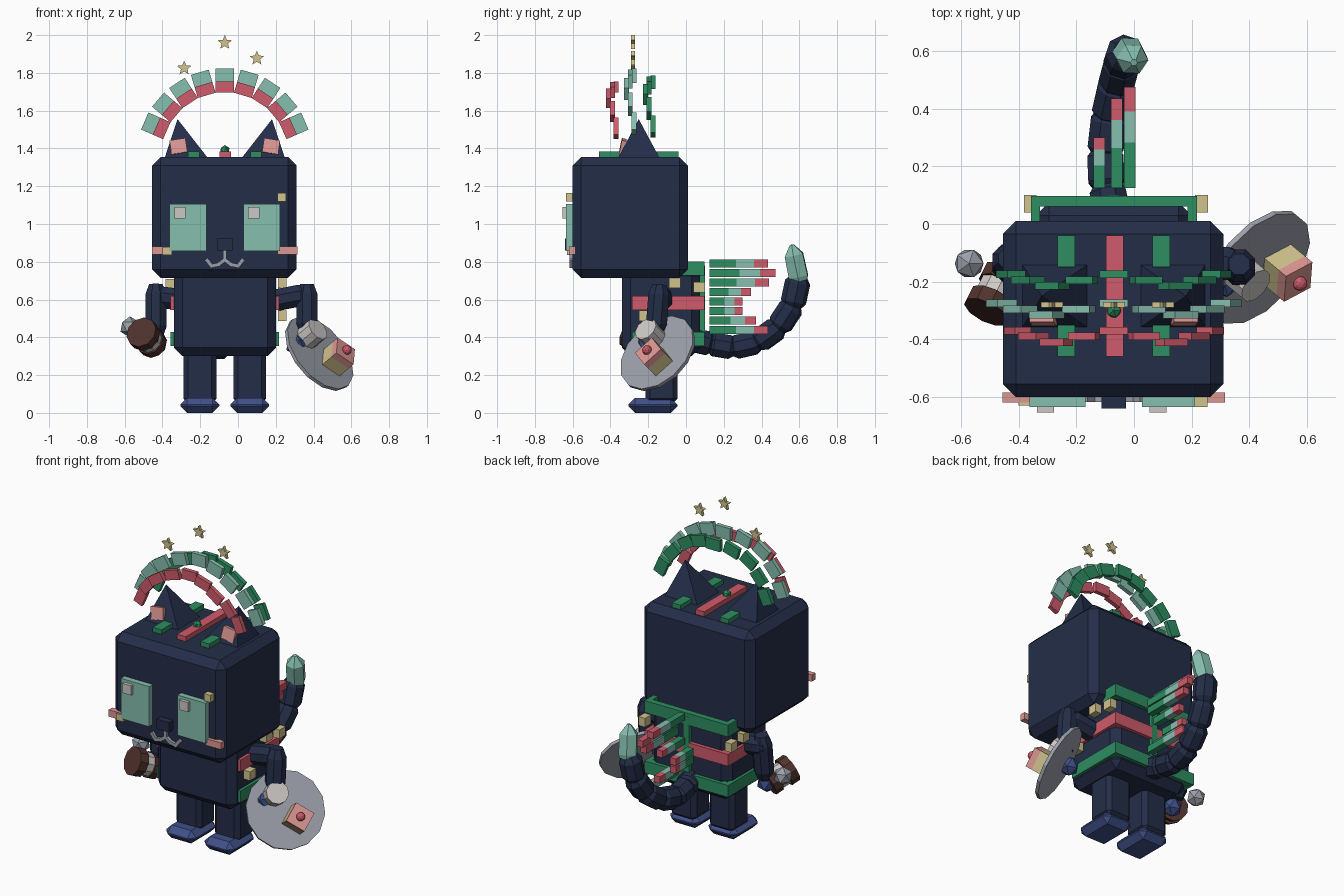
import bpy, bmesh, math
from mathutils import Vector, Matrix

if "Cube" in bpy.data.objects:
    bpy.data.objects.remove(bpy.data.objects["Cube"])


def material(name, *rgb):
    m = bpy.data.materials.new(name)
    m.use_nodes = True
    m.diffuse_color = (*rgb, 1)
    m.node_tree.nodes["Principled BSDF"].inputs["Base Color"].default_value = (*rgb, 1)
    return m


navy = material("navy", .017, .027, .065)
blue = material("blue", .05, .08, .25)
green = material("green", .027, .27, .12)
teal = material("teal", .24, .52, .43)
red = material("red", .62, .105, .145)
pink = material("pink", .72, .31, .29)
gold = material("gold", .64, .55, .27)
brown = material("brown", .08, .032, .026)
white = material("white", .6, .58, .56)
grey = material("grey", .33, .35, .4)


def finish(name, bm, mat):
    bmesh.ops.recalc_face_normals(bm, faces=bm.faces)
    mesh = bpy.data.meshes.new(name)
    bm.to_mesh(mesh)
    bm.free()
    mesh.materials.append(mat)
    ob = bpy.data.objects.new(name, mesh)
    bpy.context.collection.objects.link(ob)
    return ob


def box(name, center, size, mat, bevel=0, rot=None):
    """Box with optional chamfered edges and rotation matrix."""
    bm = bmesh.new()
    bmesh.ops.create_cube(bm, size=1)
    bmesh.ops.scale(bm, vec=size, verts=bm.verts)
    if bevel:
        bmesh.ops.bevel(bm, geom=bm.edges[:], offset=bevel, segments=1, affect='EDGES')
    m = Matrix.Translation(center) @ (rot.to_4x4() if rot else Matrix())
    bmesh.ops.transform(bm, matrix=m, verts=bm.verts)
    return finish(name, bm, mat)


def span(name, x, y, z, mat, bevel=0):
    """Box given by its extent along each axis."""
    axes = (x, y, z)
    return box(name, [sum(a) / 2 for a in axes], [a[1] - a[0] for a in axes], mat, bevel)


def lathe(name, a, b, profile, mat, sides=8):
    """Rings of (fraction along a-b, radius), closed at both ends."""
    a, b = Vector(a), Vector(b)
    turn = (b - a).to_track_quat('Z', 'Y').to_matrix()
    bm = bmesh.new()
    rings = []
    for t, r in profile:
        ring = []
        for i in range(sides):
            w = math.tau * (i + .5) / sides
            ring.append(bm.verts.new(a.lerp(b, t) + turn @ Vector((r * math.cos(w), r * math.sin(w), 0))))
        rings.append(ring)
    for lo, hi in zip(rings, rings[1:]):
        for i in range(sides):
            j = (i + 1) % sides
            bm.faces.new((lo[i], lo[j], hi[j], hi[i]))
    bm.faces.new(rings[0])
    bm.faces.new(rings[-1])
    return finish(name, bm, mat)


def pill(name, a, b, r, mat):
    return lathe(name, a, b, [(0, r * .65), (.2, r), (.8, r), (1, r * .65)], mat)


def ball(name, center, r, mat, sub=1):
    bm = bmesh.new()
    bmesh.ops.create_icosphere(bm, subdivisions=sub, radius=r, matrix=Matrix.Translation(center))
    return finish(name, bm, mat)


MID = -.07  # symmetry line of the body

# Head, torso
span("head", (-.455, .31), (-.60, .01), (.715, 1.355), navy, .045)
span("torso", (-.34, .20), (-.34, .075), (.30, .77), navy, .045)

for s, side in ((-1, "right"), (1, "left")):
    # Legs and shoes
    x = MID + s * .132
    span(side + "_leg", (x - .087, x + .087), (-.215, -.045), (.05, .34), navy, .025)
    span(side + "_shoe", (x - .103, x + .103), (-.305, -.045), (0, .08), blue, .036)

    # Ears: four-sided spikes leaning outward
    bm = bmesh.new()
    corners = [(.09, -.36), (.318, -.36), (.318, -.14), (.09, -.14)]
    base = [bm.verts.new((MID + s * u, y, 1.35)) for u, y in corners]
    tip = bm.verts.new((MID + s * .25, -.25, 1.555))
    bm.faces.new(base)
    for i in range(4):
        bm.faces.new((base[i], base[(i + 1) % 4], tip))
    finish(side + "_ear", bm, navy)
    box(side + "_inner_ear", (MID + s * .245, -.335, 1.41), (.085, .025, .075), pink,
        rot=Matrix.Rotation(s * .15, 3, 'Y') @ Matrix.Rotation(-.2, 3, 'X'))

    # Eyes with highlights, cheeks
    x = MID + s * .195
    span(side + "_eye", (x - .097, x + .097), (-.635, -.59), (.857, 1.107), teal)
    x -= .042
    span(side + "_eye_highlight", (x - .03, x + .03), (-.655, -.63), (1.03, 1.09), white)
    x = MID + s * .333
    span(side + "_cheek", (x - .053, x + .053), (-.62, -.585), (.838, .88), pink)

    # Crown blocks
    for y in (-.095, -.405):
        span(side + "_crown_block", (MID + s * .165 - .03, MID + s * .165 + .03),
             (y - .055, y + .055), (1.34, 1.383), green)

# Nose, mouth and face studs
span("nose", (-.112, -.028), (-.64, -.59), (.86, .922), navy)
mouth = [(0, .855), (0, .81), (.035, .785), (.07, .778), (.095, .81)]
for s in (-1, 1):
    for (u, z), (v, w) in zip(mouth, mouth[1:]):
        d = Vector((s * (v - u), 0, w - z))
        box("mouth_stroke", (MID + s * (u + v) / 2, -.605, (z + w) / 2),
            (d.length + .012, .025, .02), grey, rot=Matrix.Rotation(-math.atan2(d.z, d.x), 3, 'Y'))
span("cheek_stud", (-.40, -.35), (-.63, -.59), (.836, .877), gold)
span("brow_stud", (.21, .255), (-.635, -.59), (1.12, 1.165), gold)

# Crown strip with bead
span("crown_strip", (-.097, -.037), (-.46, -.04), (1.34, 1.385), red)
ball("crown_bead", (MID, -.30, 1.39), .028, green)

# Three arches of floating blocks
for name, mat, radius, y0, tall in (("red_arch", red, .365, -.39, .06),
                                    ("teal_arch", teal, .425, -.295, .075),
                                    ("green_arch", green, .39, -.195, .07)):
    for i in range(9):
        a = math.radians((i - 4) * 16.6)
        y = y0 + .02 * math.cos(math.pi * i / 2)
        box(name, (MID + radius * math.sin(a), y, 1.36 + radius * math.cos(a)),
            (.098, .026, tall), mat, rot=Matrix.Rotation(a, 3, 'Y'))

# Stars
for x, z in ((-.285, 1.825), (MID, 1.96), (.10, 1.877)):
    bm = bmesh.new()
    ring = []
    for k in range(10):
        r, a = (.018 if k % 2 else .04), math.tau * k / 10
        ring.append(bm.verts.new((x + r * math.sin(a), -.29, z + r * math.cos(a))))
    face = bm.faces.new(ring)
    out = bmesh.ops.extrude_face_region(bm, geom=[face])
    bmesh.ops.translate(bm, vec=(0, .02, 0),
                        verts=[v for v in out["geom"] if isinstance(v, bmesh.types.BMVert)])
    finish("star", bm, gold)

# Harness bands around back and sides
for name, z, mat in (("upper_band", .765, green), ("middle_band", .583, red), ("lower_band", .39, green)):
    zz = (z - .037, z + .037)
    span(name + "_back", (-.355, .215), (.06, .098), zz, mat)
    for s in (-1, 1):
        x = MID + s * .272
        span(name + "_side", (x - .016, x + .016), (-.285, .098), zz, mat)
span("spine_plate", (-.09, -.05), (.07, .1), (.40, .78), green)
for p in ((.235, .07, .665), (.235, -.06, .69), (.235, -.22, .515), (-.36, -.05, .68), (-.36, .07, .665)):
    box("harness_stud", p, (.045, .06, .055), gold)

# Striped back bars in a wave
columns = (-.06, -.015, -.015, -.06, -.12, -.12, -.06, -.015)
ends = (.435, .475, .44, .345, .30, .30, .37, .435)
for i, (x, end) in enumerate(zip(columns, ends)):
    z, start = .79 - .0502 * i, .125
    for lo, hi, mat in ((0, .45, green), (.45, .76, teal), (.76, 1, red)):
        span("back_bar", (x - .02, x + .02),
             (start + (end - start) * lo, start + (end - start) * hi), (z - .021, z + .021), mat)

# Tail
tail = [(-.07, .02, .39), (-.095, .13, .365), (-.1, .25, .345), (-.085, .38, .375),
        (-.06, .49, .455), (-.04, .565, .57), (-.03, .595, .71)]
for a, b in zip(tail, tail[1:]):
    a, b = Vector(a), Vector(b)
    d = (b - a) * .1
    pill("tail_segment", a - d, b + d, .068, navy)
lathe("tail_tip", (-.02, .6, .70), (0, .56, .89), [(0, .05), (.12, .058), (.72, .056), (1, .012)], teal, 6)

# Arms and hands
pill("right_shoulder", (-.31, -.12, .60), (-.47, -.12, .62), .062, navy)
pill("right_arm", (-.435, -.12, .68), (-.435, -.15, .40), .06, navy)
ball("right_hand", (-.43, -.18, .36), .06, blue)
pill("left_shoulder", (.17, -.13, .59), (.37, -.14, .63), .062, navy)
pill("left_arm", (.365, -.14, .68), (.365, -.16, .42), .06, navy)
ball("left_hand", (.31, -.20, .36), .06, blue)

# Drum and beater
c, d = Vector((-.48, -.24, .395)), Vector((-.4, -.8, .4)).normalized()
for lo, hi, r, mat in ((-.08, -.03, .078, brown), (-.03, .025, .07, white), (.025, .08, .085, brown)):
    lathe("drum_section", c + d * lo, c + d * hi, [(0, r), (1, r)], mat, 10)
ball("beater", (-.572, -.137, .455), .056, grey)

# Tilted plate with a roll and a cake
n = Vector((.65, -.54, .54)).normalized()
r = Vector((-n.y, n.x, 0)).normalized()
u = n.cross(r)
frame = Matrix((r, u, n)).transposed()
center = Vector((.43, -.15, .315))


def on_plate(a, b, h):
    return center + frame @ Vector((a, b, h))


lathe("plate", on_plate(0, 0, -.01), on_plate(0, 0, .01), [(0, .23), (1, .23)], grey, 14)
lathe("roll", on_plate(-.054, .09, 0), on_plate(-.054, .09, .1), [(0, .066), (1, .066)], white, 10)
spin = frame @ Matrix.Rotation(-.65, 3, 'Z')
box("cake", on_plate(.05, -.065, .045), (.12, .12, .08), gold, rot=spin)
box("cake_icing", on_plate(.05, -.065, .105), (.12, .12, .04), pink, rot=spin)
ball("cherry", on_plate(.05, -.065, .135), .026, red, 2)
